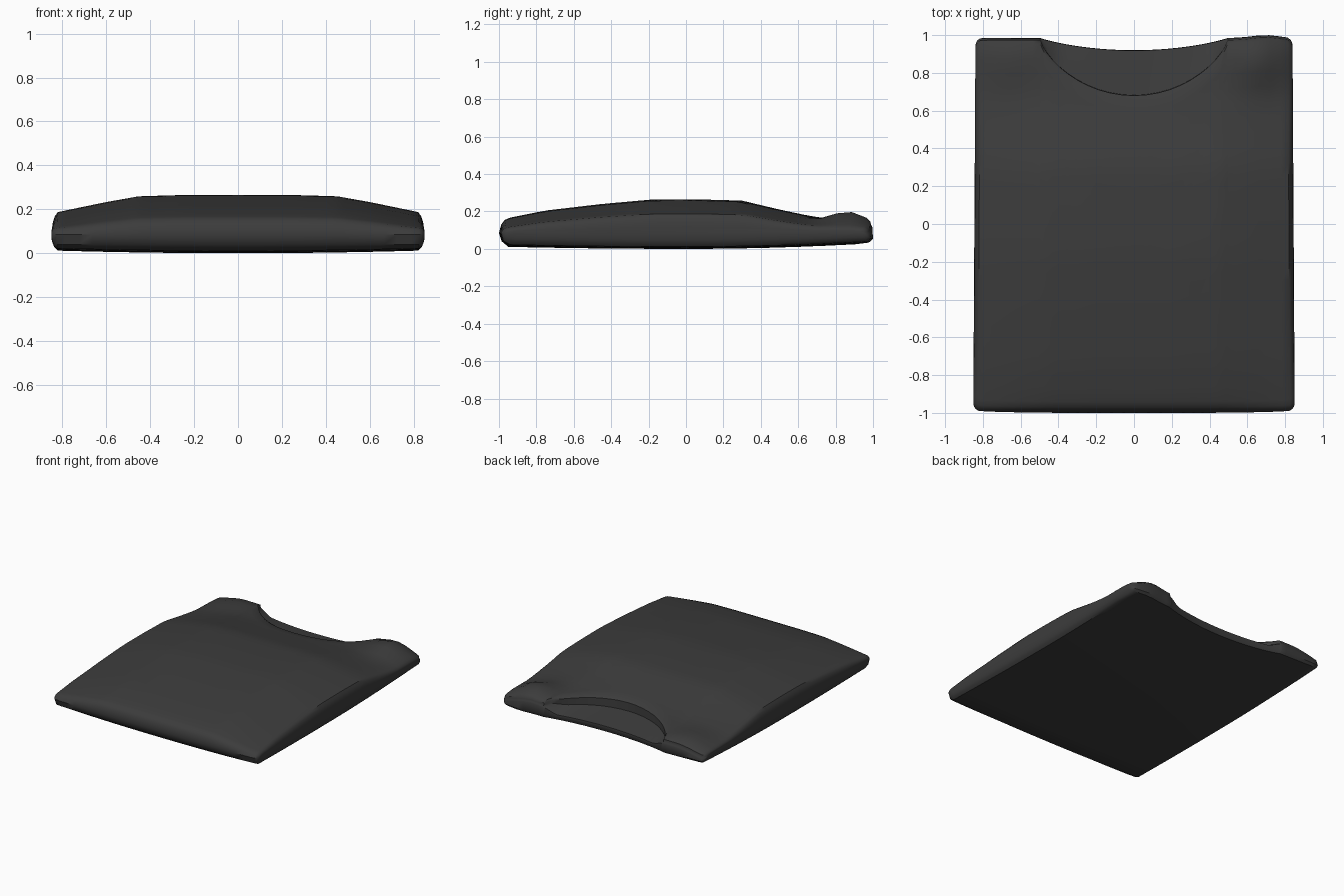
import bpy, bmesh, math

if "Cube" in bpy.data.objects:
    bpy.data.objects.remove(bpy.data.objects["Cube"])


def interp(pts, t):
    """Piecewise linear lookup."""
    for (a, fa), (b, fb) in zip(pts, pts[1:]):
        if t <= b:
            s = max(0.0, (t - a) / (b - a))
            return fa + (fb - fa) * s
    return pts[-1][1]


def lerp(a, b, t):
    return a + (b - a) * t


def bump(d, w):
    return math.exp(-(d / w) ** 2)


ACROSS = [(0, 1), (0.25, 1), (0.45, 0.98), (0.6, 0.88), (0.83, 0.7)]
ALONG = [(-0.95, 0.165), (-0.75, 0.205), (-0.45, 0.24), (-0.18, 0.264), (0.05, 0.265),
         (0.3, 0.258), (0.5, 0.21), (0.7, 0.168), (0.99, 0.145)]
MID = 0.09


def top_z(x, y):
    h = interp(ACROSS, abs(x)) * interp(ALONG, y)
    # fuller folded sleeves under the shoulders
    h += 0.07 * bump(x - 0.66, 0.14) * bump(y - 0.87, 0.14)
    h += 0.03 * bump(x + 0.66, 0.14) * bump(y - 0.87, 0.14)
    return h


def bottom_z(x, y):
    return 0.012 * (x / 0.83) ** 2 + (0.03 if y > 0 else 0.012) * y * y


def column(x, edge, inset):
    """Closed front-to-back section of the folded shirt at one x."""
    n = max(0.0, 1 - (x / 0.5) ** 2)
    back = 0.985 + 0.015 * bump(x - 0.7, 0.1) - 0.065 * n ** 0.9 - inset
    neck = min(back - 0.008, 0.982 - 0.302 * n ** 0.7 - inset)
    if n == 0:
        neck = back - 0.012
    deep = min(1.0, n * 3)
    front = -1.0 + inset + 0.01 * (abs(x) / 0.83) ** 4
    loop = []
    # underside
    for k in range(13):
        y = lerp(back - 0.015, front + 0.05, k / 12)
        loop.append((y, bottom_z(x, y)))
    # rounded front fold
    h = top_z(x, front + 0.06)
    loop += [(front + 0.015, 0.04), (front, 0.085), (front + 0.012, lerp(0.085, h, 0.55)),
             (front + 0.03, lerp(0.085, h, 0.85))]
    # upper panel up to the neckline
    for k in range(25):
        y = lerp(front + 0.06, neck - 0.02, k / 24)
        loop.append((y, top_z(x, y)))
    lip = top_z(x, neck) - 0.01
    loop.append((neck, lip))
    # inside of the neck, running out to the back collar edge
    under = lerp(lip - 0.012, 0.1, deep)
    rim = lerp(lip - 0.03, 0.07, deep)
    loop.append((neck + 0.002, under))
    for k in (1, 2, 3):
        loop.append((lerp(neck + 0.002, back - 0.002, k / 3), lerp(under, rim, k / 3)))
    loop.append((back, 0.055))
    return [(x * (1 - 0.007 * y), y, MID + (z - MID) * edge) for y, z in loop]


# Column positions: dense at the ends of the neckline, rounded at the sides
half = [(0.5 * math.sin(math.pi / 2 * k / 12), 1, 0) for k in range(13)]
half += [(0.54, 1, 0), (0.6, 1, 0), (0.66, 1, 0), (0.72, 1, 0), (0.78, 1, 0),
         (0.82, 1, 0.002), (0.834, 0.82, 0.012), (0.842, 0.55, 0.025), (0.845, 0.25, 0.04)]
cols = [(-x, e, i) for x, e, i in reversed(half[1:])] + half

bm = bmesh.new()
rings = [[bm.verts.new(p) for p in column(*c)] for c in cols]
for a, b in zip(rings, rings[1:]):
    for j in range(len(a)):
        k = (j + 1) % len(a)
        bm.faces.new((a[j], a[k], b[k], b[j]))
# side caps
bm.faces.new(rings[0])
bm.faces.new(rings[-1])
bmesh.ops.recalc_face_normals(bm, faces=bm.faces)

mesh = bpy.data.meshes.new("folded_shirt")
bm.to_mesh(mesh)
bm.free()
shirt = bpy.data.objects.new("folded_shirt", mesh)
bpy.context.collection.objects.link(shirt)

# Dark fabric
fabric = bpy.data.materials.new("dark_fabric")
fabric.diffuse_color = (0.045, 0.045, 0.045, 1)
fabric.use_nodes = True
fabric.node_tree.nodes["Principled BSDF"].inputs["Base Color"].default_value = fabric.diffuse_color
mesh.materials.append(fabric)

bpy.context.view_layer.objects.active = shirt
shirt.select_set(True)
bpy.ops.object.shade_smooth_by_angle(angle=math.radians(40))
